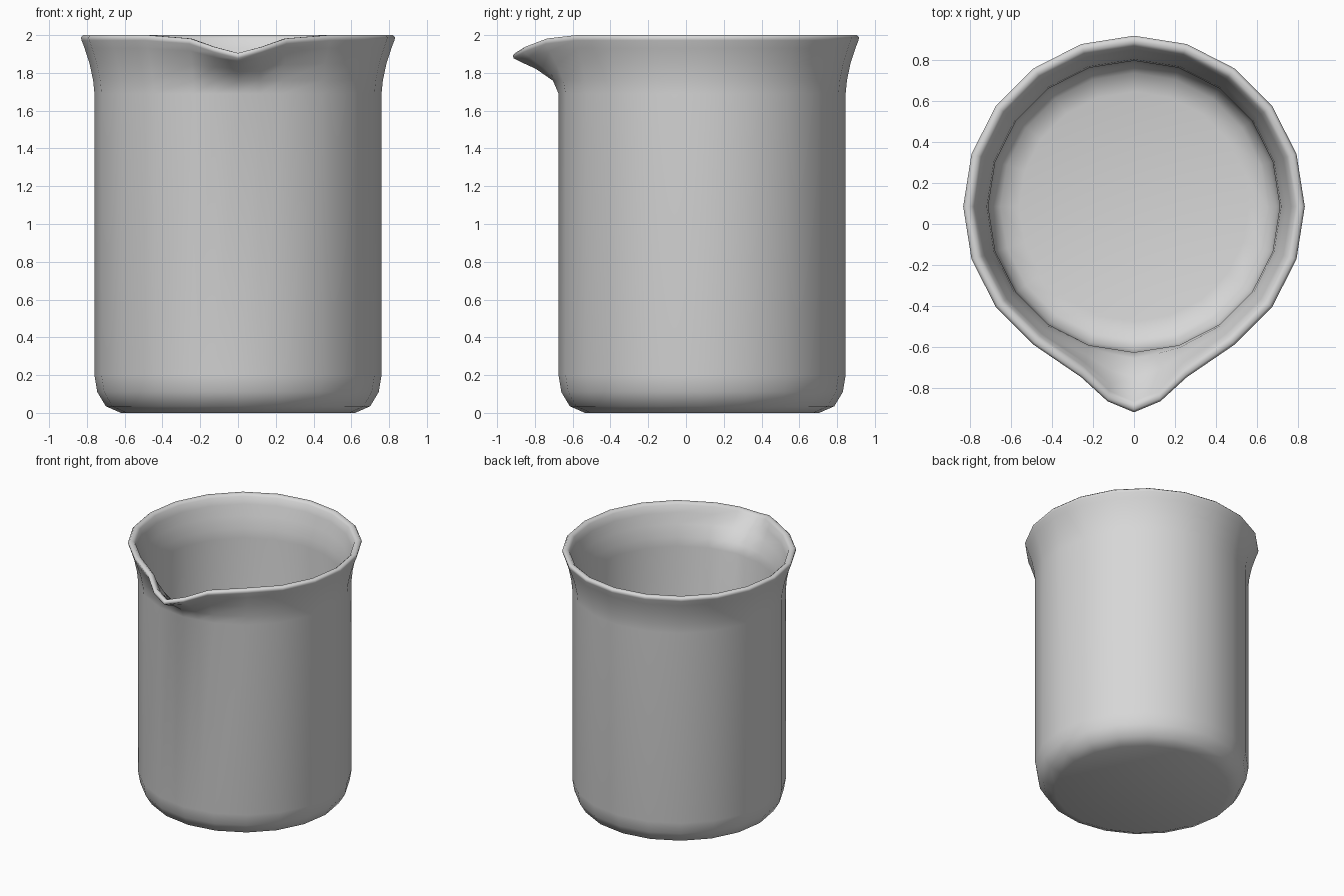
import bpy, bmesh, math

if "Cube" in bpy.data.objects:
    bpy.data.objects.remove(bpy.data.objects["Cube"])

CY = 0.085          # centre of the round body (spout sticks out to -y)
SIDES = 20

# Wall profile, outside bottom -> rim -> inside floor: (radius, z, spout weight)
PROFILE = [
    (0.62, 0.0, 0), (0.70, 0.035, 0), (0.745, 0.11, 0), (0.76, 0.20, 0),
    (0.76, 1.69, 0), (0.767, 1.76, 0.13), (0.786, 1.85, 0.55), (0.812, 1.93, 0.87),
    (0.828, 1.972, 1), (0.832, 1.988, 1), (0.820, 2.0, 1), (0.797, 2.0, 1),
    (0.780, 1.985, 1), (0.765, 1.93, 0.87), (0.740, 1.85, 0.55), (0.717, 1.76, 0.13),
    (0.71, 1.69, 0), (0.71, 0.22, 0), (0.695, 0.13, 0), (0.65, 0.075, 0), (0.56, 0.055, 0),
]

# Columns round the body: unit direction, spout push, spout drop
def unit(k):
    a = -math.pi / 2 + k * 2 * math.pi / SIDES
    return math.cos(a), math.sin(a)

SPOUT = {0: (0.17, 0.095), 1: (0.04, 0.018), SIDES - 1: (0.04, 0.018)}
columns = []
for k in range(SIDES):
    columns.append((unit(k), *SPOUT.get(k, (0, 0))))
    if k in (0, SIDES - 1):     # extra columns beside the spout tip
        (ax, ay), (bx, by) = unit(k), unit(k + 1)
        columns.append((((ax + bx) / 2, (ay + by) / 2), 0.137, 0.062))

# Beaker: rings joined by quads, capped under and inside
bm = bmesh.new()
rings = []
for r, z, w in PROFILE:
    rings.append([bm.verts.new((r * ux, CY + r * uy - push * w, z - drop * w * w))
                  for (ux, uy), push, drop in columns])
n = len(columns)
for lo, hi in zip(rings, rings[1:]):
    for i in range(n):
        j = (i + 1) % n
        bm.faces.new((lo[i], lo[j], hi[j], hi[i]))
bm.faces.new(list(reversed(rings[0])))
bm.faces.new(rings[-1])
bmesh.ops.recalc_face_normals(bm, faces=bm.faces)
for f in bm.faces:
    f.smooth = True

mesh = bpy.data.meshes.new("beaker")
bm.to_mesh(mesh)
bm.free()
beaker = bpy.data.objects.new("beaker", mesh)
bpy.context.collection.objects.link(beaker)

mat = bpy.data.materials.new("light_grey")
mat.diffuse_color = (0.68, 0.68, 0.68, 1)
mat.use_nodes = True
mat.node_tree.nodes["Principled BSDF"].inputs["Base Color"].default_value = mat.diffuse_color
mesh.materials.append(mat)
